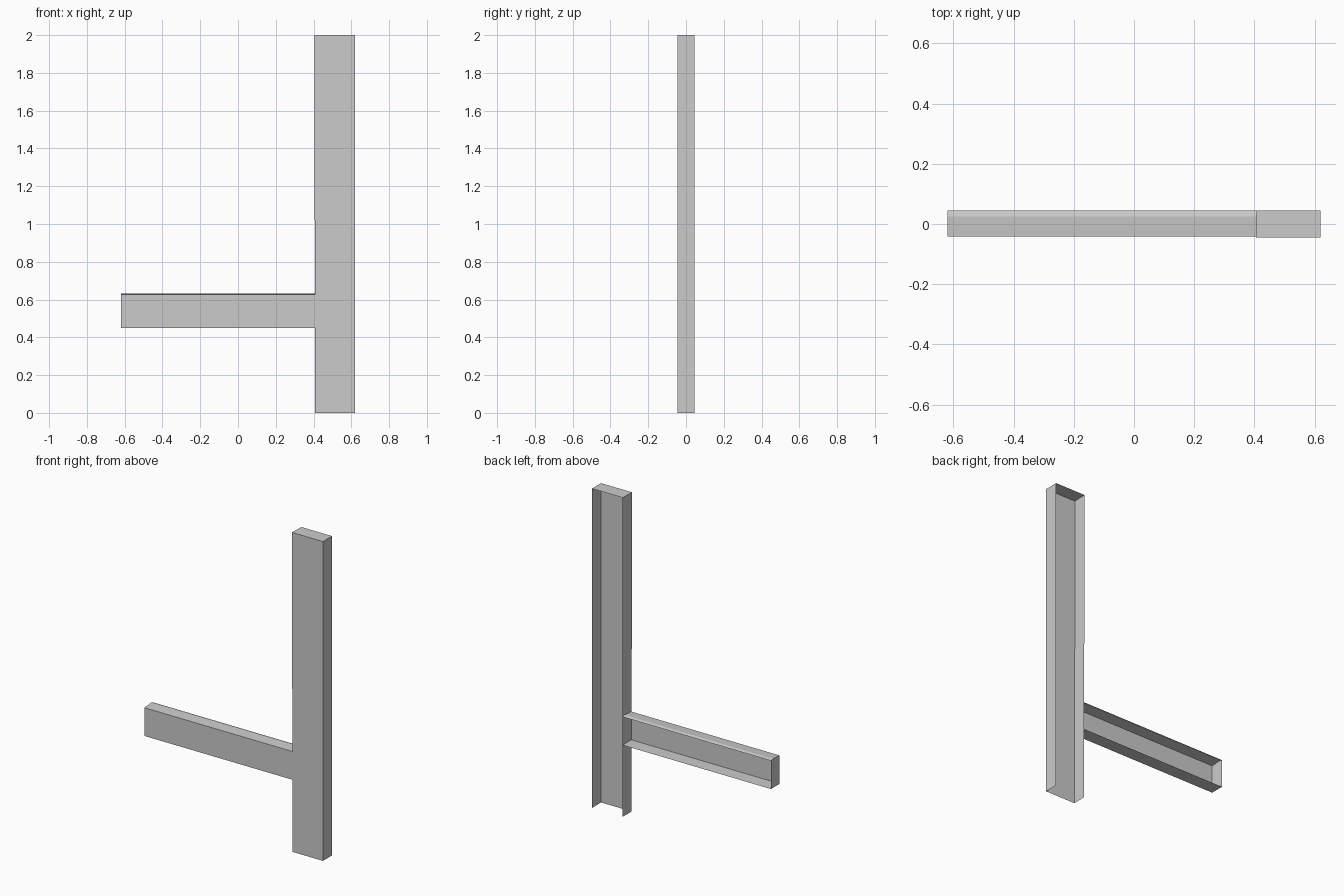
import bpy, bmesh

if "Cube" in bpy.data.objects:
    bpy.data.objects.remove(bpy.data.objects["Cube"])


def extruded_sheet(name, profile, axis, start, end, closed_end=None):
    """Sweep an open profile along an axis ('x' or 'z'); optionally cap one end."""
    bm = bmesh.new()

    def ring(t):
        return [bm.verts.new((t, a, b) if axis == 'x' else (a, b, t)) for a, b in profile]

    first, last = ring(start), ring(end)
    for i in range(len(profile) - 1):
        bm.faces.new((first[i], first[i + 1], last[i + 1], last[i]))
    if closed_end == 'start':
        bm.faces.new(first)
    elif closed_end == 'end':
        bm.faces.new(last)
    bmesh.ops.recalc_face_normals(bm, faces=bm.faces)
    mesh = bpy.data.meshes.new(name)
    bm.to_mesh(mesh)
    bm.free()
    obj = bpy.data.objects.new(name, mesh)
    bpy.context.collection.objects.link(obj)
    return obj


FRONT, BACK = -0.045, 0.045
LEFT, RIGHT = 0.408, 0.62
SPLIT = 1.02

# Upright: thin channel open at the back, in two lengths, closed on top
upright = [(LEFT, BACK), (LEFT - 0.003, FRONT), (RIGHT, FRONT), (RIGHT, BACK)]
extruded_sheet("upper_upright", upright, 'z', SPLIT, 2.0, 'end')
lower = [(LEFT + 0.002, BACK), (LEFT, FRONT), (RIGHT, FRONT), (RIGHT, BACK)]
extruded_sheet("lower_upright", lower, 'z', 0.0, SPLIT)

# Side arm: channel open at the back, slight crease on top, closed at its free end
arm = [(0.045, 0.45), (-0.042, 0.45), (-0.042, 0.627), (0.025, 0.632), (0.045, 0.627)]
extruded_sheet("side_arm", arm, 'x', -0.62, LEFT, 'start')
